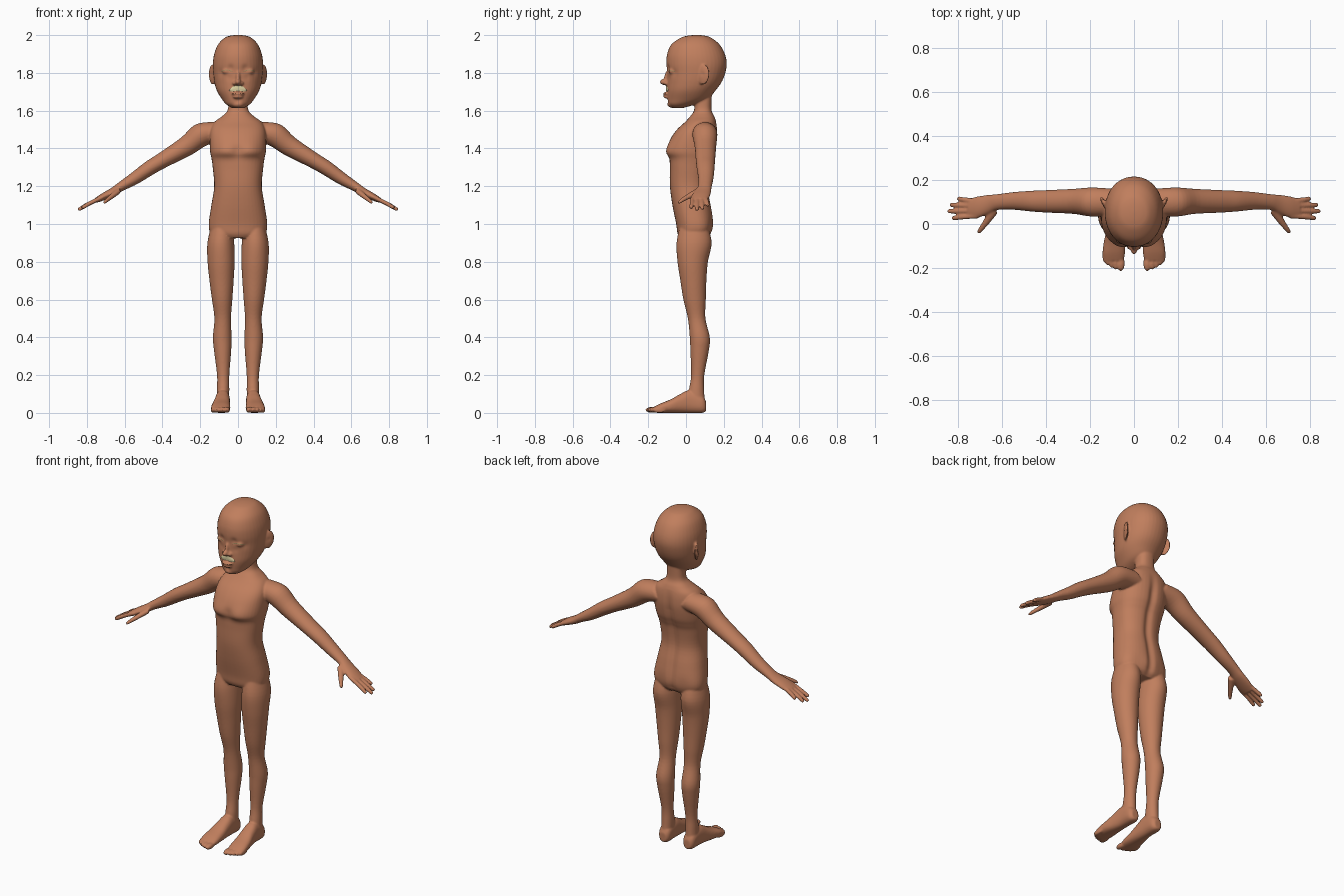
import bpy, bmesh, math
from mathutils import Vector, Matrix
from mathutils.bvhtree import BVHTree

X, Y, Z = Vector((1, 0, 0)), Vector((0, 1, 0)), Vector((0, 0, 1))


def material(name, rgb):
    m = bpy.data.materials.new(name)
    m.diffuse_color = (*rgb, 1)
    return m


skin = material("brown skin", (0.53, 0.21, 0.11))
cream = material("cream hair", (0.72, 0.64, 0.36))
lash_mat = material("olive lashes", (0.36, 0.24, 0.11))

bm = bmesh.new()


def smooth_rows(rows, steps=5):
    """Catmull-Rom interpolation of cross-section rows"""
    out = []
    for i in range(len(rows) - 1):
        a, b, c, d = rows[max(i - 1, 0)], rows[i], rows[i + 1], rows[min(i + 2, len(rows) - 1)]
        for k in range(steps):
            t = k / steps
            out.append([0.5 * (2 * q + (r - p) * t + (2 * p - 5 * q + 4 * r - s) * t * t
                               + (3 * q - p - 3 * r + s) * t ** 3)
                        for p, q, r, s in zip(a, b, c, d)])
    return out + [list(rows[-1])]


def loft(rows, u, v, power=2.0, n=40):
    """Tube through rows of (x, y, z, half size along u, half size along v)"""
    rings = []
    for x, y, z, a, b in smooth_rows(rows):
        ring = []
        for i in range(n):
            t = 2 * math.pi * i / n
            c, s = math.cos(t), math.sin(t)
            pu = math.copysign(abs(c) ** (2 / power), c) * max(a, 0.001)
            pv = math.copysign(abs(s) ** (2 / power), s) * max(b, 0.001)
            ring.append(bm.verts.new(Vector((x, y, z)) + u * pu + v * pv))
        rings.append(ring)
    for r, q in zip(rings, rings[1:]):
        for i in range(n):
            bm.faces.new((r[i], r[(i + 1) % n], q[(i + 1) % n], q[i]))
    bm.faces.new(rings[0])
    bm.faces.new(rings[-1])


def blob(loc, size, rot=Matrix()):
    bmesh.ops.create_uvsphere(bm, u_segments=28, v_segments=18, radius=1,
                              matrix=Matrix.Translation(loc) @ rot @ Matrix.Diagonal((*size, 1)))


def upright(rows):
    """(half width, y front, y back, z) to loft rows"""
    return [(0, (f + b) / 2, z, w, (b - f) / 2) for w, f, b, z in rows]


# torso and neck
loft(upright([(.11, -.03, .11, .925), (.145, -.045, .135, .95), (.155, -.052, .148, 1.0),
              (.141, -.072, .133, 1.1), (.126, -.085, .115, 1.2), (.134, -.086, .125, 1.3),
              (.14, -.088, .14, 1.345), (.148, -.104, .155, 1.385), (.15, -.082, .166, 1.45),
              (.145, -.048, .166, 1.5), (.125, -.005, .16, 1.54), (.085, .022, .15, 1.57),
              (.056, .042, .136, 1.6), (.05, .045, .135, 1.65), (.05, .045, .14, 1.73)]), X, Y, 2.4)

# head
loft(upright([(.03, -.07, -.02, 1.613), (.062, -.095, .05, 1.633), (.085, -.1, .115, 1.66),
              (.112, -.102, .155, 1.705), (.125, -.1, .188, 1.75), (.131, -.099, .208, 1.8),
              (.133, -.104, .216, 1.85), (.126, -.1, .206, 1.9), (.106, -.078, .178, 1.95),
              (.072, -.03, .135, 1.985), (.04, .01, .1, 1.997), (.004, .05, .06, 2.001)]), X, Y, 2.1)

# nose, lips and chin
blob((0, -.11, 1.752), (.016, .029, .017))
blob((0, -.097, 1.782), (.012, .018, .042), Matrix.Rotation(-.3, 4, 'X'))
blob((0, -.103, 1.69), (.034, .019, .008))
blob((0, -.1, 1.673), (.028, .02, .009))
blob((0, -.072, 1.636), (.036, .028, .021))

for s in (1, -1):
    # nostril, eyelid and ear
    blob((s * .018, -.103, 1.745), (.012, .015, .010))
    blob((s * .058, -.07, 1.808), (.026, .022, .017))
    blob((s * .135, .092, 1.79), (.010, .036, .054),
         Matrix.Rotation(-s * .5, 4, 'Z') @ Matrix.Rotation(-.12, 4, 'X'))

    # leg: (x inner, x outer, y front, y back, z)
    leg = [(.03, .14, -.03, .12, 1.0), (.02, .162, -.05, .136, .9), (.018, .161, -.045, .116, .8),
           (.023, .151, -.03, .108, .7), (.03, .138, -.014, .105, .6), (.037, .125, .01, .103, .5),
           (.034, .133, .02, .126, .4), (.036, .127, .023, .121, .33), (.046, .111, .027, .097, .2),
           (.046, .112, .015, .096, .12), (.048, .113, .005, .1, .05), (.055, .105, .01, .095, .01)]
    loft([(s * (a + b) / 2, (f + k) / 2, z, (b - a) / 2, (k - f) / 2) for a, b, f, k, z in leg], X, Y)

    # foot and toes
    foot = [(.08, .106, .035, .02, .026), (.08, .085, .046, .035, .046), (.081, .02, .06, .038, .06),
            (.084, -.03, .05, .042, .05), (.089, -.08, .036, .048, .036),
            (.092, -.13, .026, .051, .026), (.092, -.165, .018, .046, .017)]
    loft([(s * x, y, z, a, b) for x, y, z, a, b in foot], X, Z, 2.4)
    for x, tip, r in ((.06, -.214, .018), (.084, -.208, .0115), (.103, -.2, .011),
                      (.12, -.19, .0105), (.134, -.176, .010)):
        blob((s * x, tip + .035, .016), (r, .036, .016))

    # arm and palm
    up = Vector((s * .53, 0, .85))
    arm = [(.09, .1, 1.49, .06, .06), (.19, .1, 1.474, .066, .063), (.275, .103, 1.411, .057, .053),
           (.40, .103, 1.337, .051, .042), (.47, .104, 1.295, .047, .039), (.55, .105, 1.24, .04, .033),
           (.62, .1, 1.198, .036, .025), (.66, .09, 1.172, .043, .022), (.71, .077, 1.146, .049, .019),
           (.75, .071, 1.125, .043, .014)]
    loft([(s * x, y, z, a, b) for x, y, z, a, b in arm], Y, up)

    # fingers and thumb
    for y0, y1, x1 in ((.037, .027, .828), (.06, .058, .847), (.083, .087, .837), (.104, .115, .805)):
        z1 = 1.125 - (x1 - .75) * .52
        mid = (.73 + x1) / 2
        loft([(s * .71, y0, 1.146, .012, .011), (s * mid, (y0 + y1) / 2, (1.135 + z1) / 2 + .003, .0115, .0115),
              (s * (x1 - .008), y1, z1 + .004, .0105, .010), (s * x1, y1, z1, .005, .004)], Y, up, n=16)
    across = Vector((s * .7, .7, 0))
    loft([(s * .635, .065, 1.175, .022, .018), (s * .665, .02, 1.15, .017, .015),
          (s * .69, -.015, 1.13, .0125, .0125), (s * .705, -.034, 1.117, .010, .010),
          (s * .71, -.041, 1.113, .005, .005)], across, Z, n=16)

# fuse all parts into one smooth skin
bmesh.ops.recalc_face_normals(bm, faces=bm.faces)
raw = bpy.data.meshes.new("raw")
bm.to_mesh(raw)
bm.free()
body = bpy.data.objects.new("body", raw)
bpy.context.collection.objects.link(body)
rem = body.modifiers.new("fuse", 'REMESH')
rem.mode, rem.voxel_size = 'VOXEL', 0.0052
smo = body.modifiers.new("soften", 'SMOOTH')
smo.factor, smo.iterations = 0.5, 5
dg = bpy.context.evaluated_depsgraph_get()
mesh = bpy.data.meshes.new_from_object(body.evaluated_get(dg))
body.modifiers.clear()
body.data = mesh

# sculpted dents and swells: (x, y, z, radius, push along y)
dents = [(.04, -.1, 1.825, .018, .007), (.09, -.06, 1.80, .02, .004), (.05, -.1, 1.775, .018, .004),
         (0, -.1, 1.655, .014, .006), (.075, -.1, 1.39, .05, -.008), (0, -.1, 1.385, .03, .008),
         (.075, .14, .985, .05, -.006), (.143, .085, 1.795, .012, .004)]
for v in mesh.vertices:
    p = v.co.copy()
    for x, y, z, r, push in dents:
        v.co.y += push * math.exp(-((abs(p.x) - x) ** 2 + (p.y - y) ** 2 + (p.z - z) ** 2) / r ** 2)
    # spine groove and cleft
    if p.y > .06 and .9 < p.z < 1.55:
        fade = min(1, (p.z - .9) / .06, (1.55 - p.z) / .12) * min(1, (p.y - .06) / .03)
        v.co.y -= fade * .012 * math.exp(-(p.x / .022) ** 2)
mesh.materials.clear()
mesh.materials.append(skin)
mesh.polygons.foreach_set("use_smooth", [True] * len(mesh.polygons))
mesh.update()
tree = BVHTree.FromPolygons([v.co for v in mesh.vertices], [p.vertices[:] for p in mesh.polygons])


def face_strip(name, mat, x0, x1, mid, half, lift, nx=24, nz=6):
    """Thin plate laid over the face; mid and half give height and half thickness at x"""
    b = bmesh.new()
    grid = []
    for i in range(nx + 1):
        x = x0 + (x1 - x0) * i / nx
        col = []
        for k in range(nz + 1):
            z = mid(x) + half(x) * (2 * k / nz - 1)
            hit = tree.ray_cast(Vector((x, -1, z)), Y)[0]
            edge = math.sin(math.pi * k / nz)
            col.append(b.verts.new((x, hit.y - lift * (.4 + .6 * edge), z)))
        grid.append(col)
    for c, d in zip(grid, grid[1:]):
        for k in range(nz):
            b.faces.new((c[k], d[k], d[k + 1], c[k + 1])).smooth = True
    m = bpy.data.meshes.new(name)
    b.to_mesh(m)
    b.free()
    m.materials.append(mat)
    bpy.context.collection.objects.link(bpy.data.objects.new(name, m))


# moustache
face_strip("moustache", cream, -.047, .047,
           lambda x: 1.72 - .013 * (abs(x) / .047) ** 1.5,
           lambda x: .0145 * max(.02, 1 - (abs(x) / .047) ** 4), .005)

# eyelashes
for s, side in ((1, "left"), (-1, "right")):
    a, c = sorted((s * .03, s * .09))
    face_strip(side + "_eyelash", lash_mat, a, c,
               lambda x: 1.815 - .008 * ((abs(x) - .06) / .03) ** 2,
               lambda x: .0025, .002, 14, 2)
